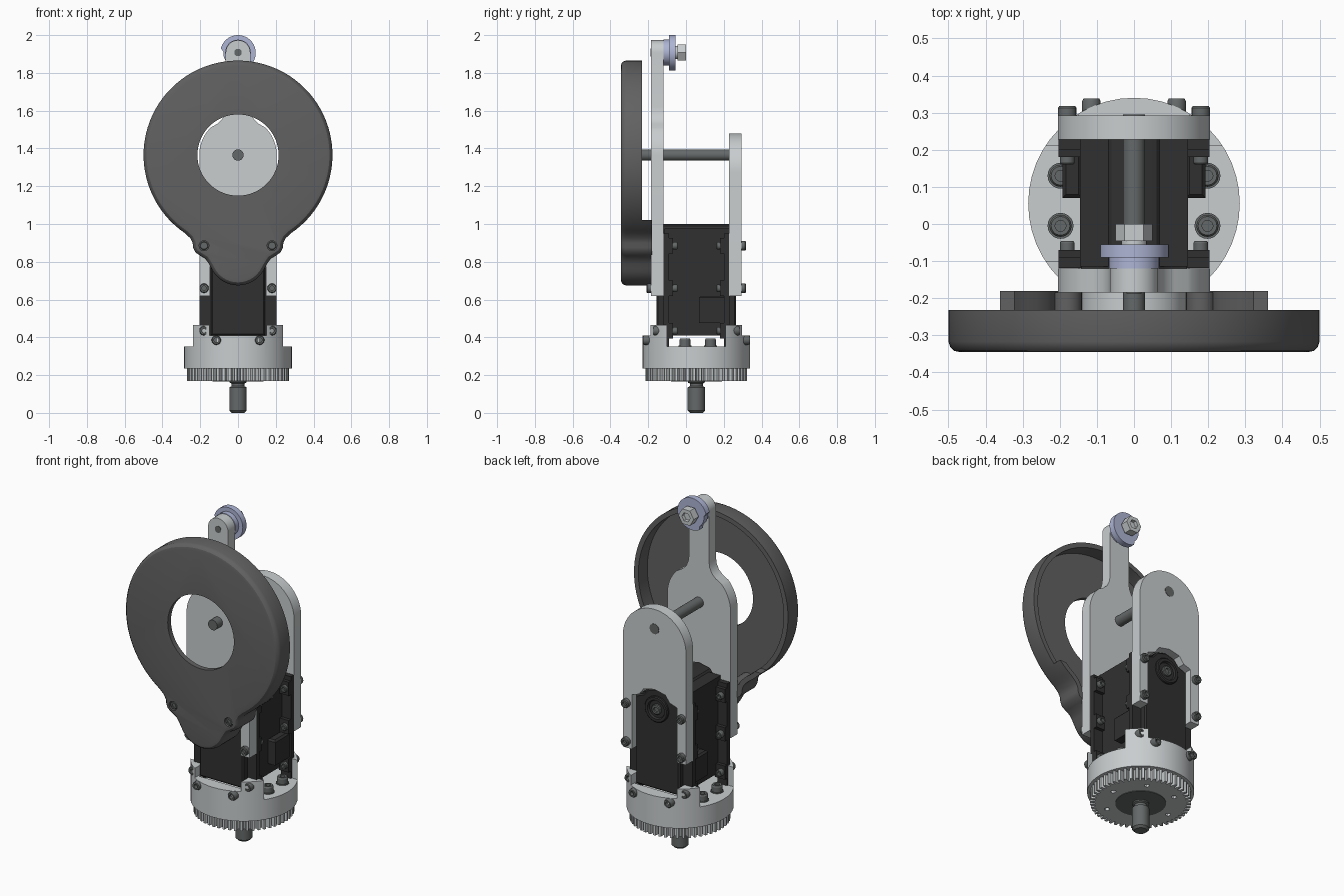
import bpy, bmesh
from math import sin, cos, pi, radians
from mathutils import Vector

if "Cube" in bpy.data.objects:
    bpy.data.objects.remove(bpy.data.objects["Cube"])

CY = 0.055          # y of the base, gear and motor axis


def material(name, rgb):
    m = bpy.data.materials.new(name)
    m.diffuse_color = (*rgb, 1)
    m.use_nodes = True
    m.node_tree.nodes["Principled BSDF"].inputs["Base Color"].default_value = m.diffuse_color
    return m


LIGHT = material("light_metal", (0.58, 0.61, 0.62))
STEEL = material("dark_steel", (0.13, 0.14, 0.14))
COVER = material("cover_grey", (0.12, 0.12, 0.12))
BLACK = material("motor_black", (0.03, 0.03, 0.03))
BLUE = material("roller_blue", (0.42, 0.46, 0.66))


def arc(cx, cy, r, a0=0, a1=360, n=32):
    full = abs(a1 - a0) == 360
    k = n if full else n + 1
    return [(cx + r * cos(radians(a0 + (a1 - a0) * i / n)),
             cy + r * sin(radians(a0 + (a1 - a0) * i / n))) for i in range(k)]


def mirror(half):
    """Close a right-half outline by mirroring it in x."""
    return half + [(-x, z) for x, z in reversed(half) if abs(x) > 1e-5]


def ccw(pts):
    area = sum(a[0] * b[1] - b[0] * a[1] for a, b in zip(pts, pts[1:] + pts[:1]))
    return pts if area > 0 else pts[::-1]


def inset(pts, d):
    out, n = [], len(pts)
    for i in range(n):
        p, a, b = Vector(pts[i]), Vector(pts[i - 1]), Vector(pts[(i + 1) % n])
        e, f = (p - a).normalized(), (b - p).normalized()
        n1, n2 = Vector((-e.y, e.x)), Vector((-f.y, f.x))
        out.append(tuple(p + (n1 + n2) * (d / max(0.4, 1 + n1.dot(n2)))))
    return out


def loft(name, pts, layers, axis="Y", mat=LIGHT):
    """Stack an outline along an axis; layers are positions or (position, inset)."""
    pts = ccw(pts)
    bm = bmesh.new()
    rings = []
    for lay in layers:
        t, d = lay if isinstance(lay, tuple) else (lay, 0)
        ring = inset(pts, d) if d else pts
        rings.append([bm.verts.new((u, t, v) if axis == "Y" else (u, v, t)) for u, v in ring])
    for r0, r1 in zip(rings, rings[1:]):
        for i in range(len(pts)):
            j = (i + 1) % len(pts)
            bm.faces.new((r0[i], r0[j], r1[j], r1[i]))
    bm.faces.new(rings[0])
    bm.faces.new(rings[-1])
    bmesh.ops.recalc_face_normals(bm, faces=bm.faces)
    me = bpy.data.meshes.new(name)
    bm.to_mesh(me)
    bm.free()
    ob = bpy.data.objects.new(name, me)
    bpy.context.collection.objects.link(ob)
    me.materials.append(mat)
    return ob


def rect(x0, x1, y0, y1):
    return [(x0, y0), (x1, y0), (x1, y1), (x0, y1)]


def box(name, x0, x1, y0, y1, z0, z1, mat=LIGHT):
    return loft(name, rect(x0, x1, y0, y1), [z0, z1], "Z", mat)


def cut(ob, *cutters):
    for c in cutters:
        m = ob.modifiers.new("cut", "BOOLEAN")
        m.operation, m.solver, m.object = "DIFFERENCE", "EXACT", c
        bpy.context.view_layer.objects.active = ob
        bpy.ops.object.modifier_apply(modifier=m.name)
        bpy.data.objects.remove(c)


def screw(name, u, v, t, h, r=0.025, axis="Y"):
    """Round head rising from t by h, with a socket in its end."""
    loft(name, arc(u, v, r, n=16),
         [t, t + h * 0.8, (t + h, r * 0.15), (t + h, r * 0.5), (t + h * 0.45, r * 0.5)], axis, STEEL)


# Cover: hollow ring shell with a deeper lower lobe and two screw ears
outline = ccw(mirror(arc(0, 1.365, 0.5, 90, -56, 44) +
                     [(0.253, 0.925), (0.24, 0.9), (0.238, 0.875), (0.226, 0.85), (0.2, 0.832),
                      (0.172, 0.815), (0.155, 0.79)] + arc(0, 0.83, 0.155, -25, -90, 8)))
cover = loft("disc_cover", outline, [(-0.345, 0.03), (-0.342, 0.016), (-0.332, 0.005), -0.317, -0.18],
             "Y", COVER)
cut(cover,
    loft("cavity", inset(outline, 0.028), [-0.315, -0.1]),
    loft("hole", arc(0, 1.365, 0.215, n=64), [-0.5, 0]),
    box("upper_trim", -1, 1, -0.232, 0, 1.02, 2.5))
for s in (-1, 1):
    ear = loft("cover_screw_boss", arc(s * 0.18, 0.885, 0.04, n=20), [-0.33, -0.185], "Y", COVER)
    cut(cover, loft("ear_hole", arc(s * 0.18, 0.885, 0.026, n=20), [-0.4, -0.3]))
    screw("cover_screw", s * 0.18, 0.885, -0.329, -0.012, 0.022)

# Side plates, each with a notch around the motor
notch = [(0.205, 0.62), (0.147, 0.62), (0.147, 0.94), (0.1, 0.955), (0.07, 0.995), (0, 1.01)]
loft("front_plate", mirror(arc(0, 1.908, 0.065, 90, 0, 10) +
                           [(0.065, 1.62), (0.07, 1.585), (0.085, 1.553), (0.11, 1.53)] +
                           arc(0, 1.365, 0.205, 45, 0, 10) + notch), [-0.185, -0.12])
loft("back_plate", mirror(arc(0, 1.275, 0.205, 90, 0, 16) + notch), [0.228, 0.293])
loft("cross_shaft", arc(0, 1.365, 0.03, n=24), [-0.235, 0.295], "Y", STEEL)

# Motor body, raised faces, output hubs
box("motor_body", -0.145, 0.145, -0.115, 0.228, 0.415, 0.975, BLACK)
face = mirror([(0, 1.0), (0.06, 0.985), (0.09, 0.95), (0.143, 0.93), (0.143, 0.41)])
loft("motor_face", face, [(-0.155, 0.008), -0.147, 0.257, (0.265, 0.008)], "Y", BLACK)
loft("motor_back_hub", arc(0, 0.885, 0.075), [0.26, 0.275, (0.28, 0.005), (0.28, 0.02), (0.268, 0.025)],
     "Y", BLACK)
screw("motor_hub_screw", 0, 0.885, 0.262, 0.018, 0.03)
loft("motor_horn", arc(0, 0.87, 0.142), [-0.235, -0.15])

# Motor rails and connector boxes on both flanks, with all the screws there
for s in (-1, 1):
    a, b = sorted((s * 0.14, s * 0.203))
    box("front_rail", a, b, -0.118, -0.09, 0.35, 0.95, BLACK)
    box("back_rail", a, b, 0.2, 0.23, 0.35, 0.95, BLACK)
    for z in (0.435, 0.66, 0.885):
        box("front_rail_tab", a, b, -0.1, -0.07, z - 0.04, z + 0.04, BLACK)
        box("back_rail_tab", a, b, 0.18, 0.21, z - 0.04, z + 0.04, BLACK)
        screw("front_nut", s * 0.18, z, -0.071, 0.025, 0.02)
        screw("back_nut", s * 0.18, z, 0.181, -0.02, 0.02)
    loft("connector_box", rect(*sorted((s * 0.14, s * 0.193)), 0.07, 0.215),
         [0.475, 0.61, (0.62, 0.01)], "Z", BLACK)
    screw("front_plate_screw", s * 0.18, 0.66, -0.185, -0.024)
    for z in (0.66, 0.885):
        screw("back_plate_screw", s * 0.18, z, 0.293, 0.025)
    for x, z, r in ((0.18, 0.435, 0.19), (0.115, 0.385, 0.245)):
        screw("base_front_screw", s * x, z, CY - r, -0.038)
        screw("base_back_screw", s * x, z, CY + r, 0.038)
    for y in (-0.005, 0.13):
        loft("bolt_washer", arc(s * 0.198, y, 0.035, n=20), [0.35, 0.357], "Z", STEEL)
        screw("base_bolt", s * 0.198, y, 0.355, 0.038, 0.03, "Z")

# Base cup, cut to leave four raised corners around the motor
base = loft("base_cup", arc(0, CY, 0.285, n=48), [0.235, 0.466], "Z")
cut(base,
    box("side_cut", -1, 1, CY - 0.155, CY + 0.155, 0.352, 1),
    box("front_back_cut", -0.15, 0.15, -1, 1, 0.41, 1),
    box("motor_pocket", -0.147, 0.147, -0.156, 0.266, 0.352, 1))

# Gear ring under the base
teeth = []
for i in range(52):
    for f, r in ((0.0, 0.243), (0.28, 0.243), (0.42, 0.269), (0.82, 0.269)):
        t = 2 * pi * (i + f) / 52
        teeth.append((r * cos(t), CY + r * sin(t)))
gear = loft("gear", teeth, [0.17, 0.236], "Z")
cut(gear, *[loft("gear_hole", arc(0.19 * cos(i * pi / 3), CY + 0.19 * sin(i * pi / 3), 0.014, n=12),
                 [0.1, 0.21], "Z") for i in range(6)])
loft("gear_hub", arc(0, CY, 0.135), [0.2, 0.167], "Z", STEEL)

# Bottom shaft with chamfered end and a neck
loft("bottom_shaft", arc(0, CY, 0.046, n=28),
     [(0, 0.012), 0.012, 0.135, (0.142, 0.012), (0.155, 0.012), (0.16, 0.002), 0.18], "Z", STEEL)

# Roller at the top: hub, stepped disc, pin and hex head
loft("roller_hub", arc(0, 1.908, 0.068), [-0.12, -0.085], "Y", BLUE)
loft("roller_disc", arc(0, 1.906, 0.094, -120, 165, 40) + arc(0, 1.906, 0.078, 175, 230, 8),
     [-0.09, -0.055], "Y", BLUE)
loft("roller_pin", arc(0, 1.908, 0.02, n=20), [-0.187, -0.04], "Y", STEEL)
loft("roller_washer", arc(0, 1.908, 0.035, n=20), [-0.057, -0.043], "Y", LIGHT)
loft("roller_hex_head", arc(0, 1.908, 0.05, n=6), [-0.046, 0.0, (0.0, 0.02), (-0.02, 0.02)], "Y", LIGHT)

bpy.ops.object.select_all(action="SELECT")
bpy.context.view_layer.objects.active = cover
bpy.ops.object.shade_smooth_by_angle(angle=radians(30))
